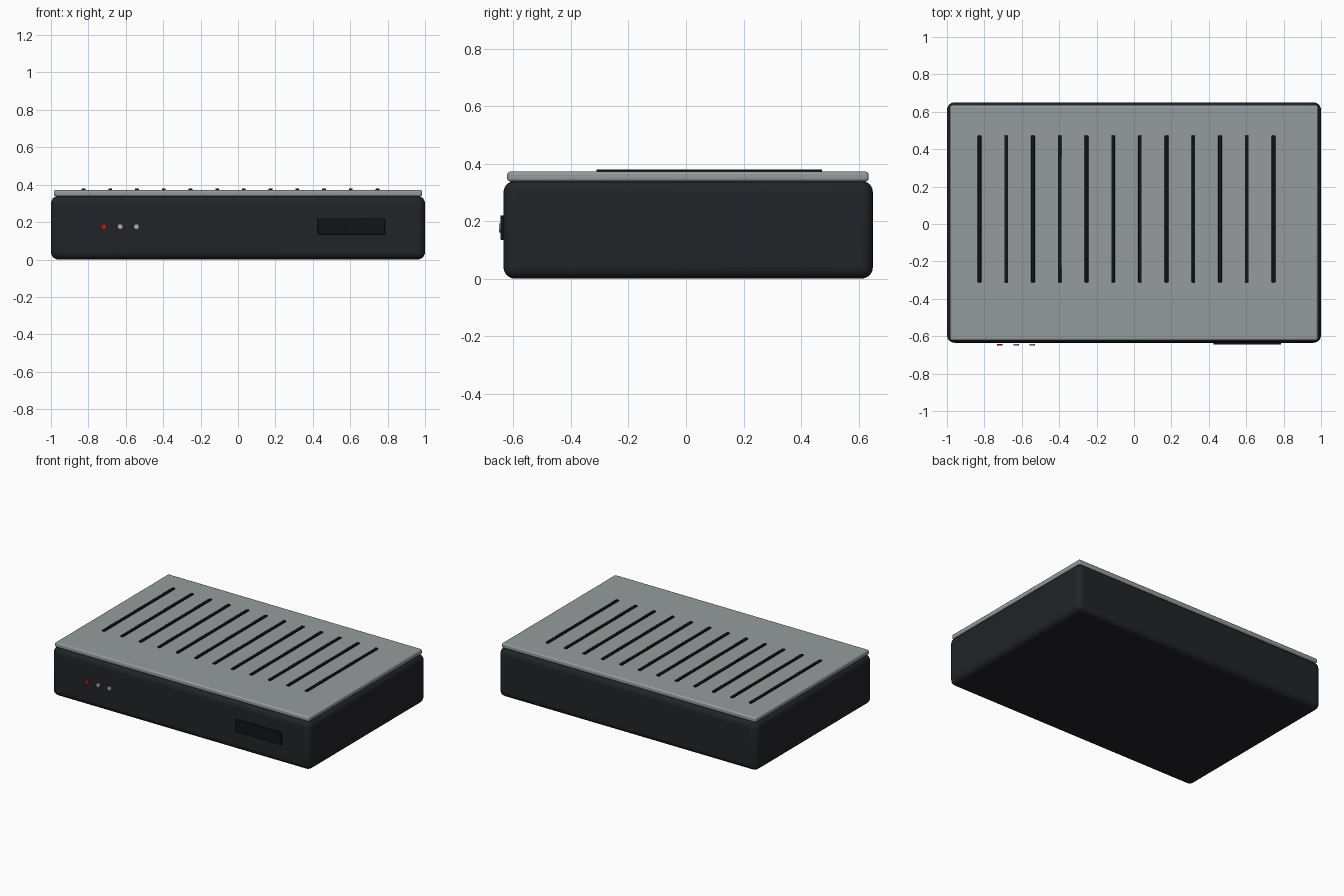
import bpy, math

if "Cube" in bpy.data.objects:
    bpy.data.objects.remove(bpy.data.objects["Cube"])


def mat(name, color):
    m = bpy.data.materials.new(name)
    m.diffuse_color = (*color, 1)
    m.use_nodes = True
    m.node_tree.nodes["Principled BSDF"].inputs["Base Color"].default_value = m.diffuse_color
    return m


black = mat("charcoal", (0.016, 0.017, 0.020))
dark = mat("black_slot", (0.006, 0.007, 0.008))
metal = mat("grey_metal", (0.30, 0.33, 0.34))
red = mat("red_light", (0.5, 0.01, 0.02))
pale = mat("pale_light", (0.4, 0.4, 0.4))


def finish(o, name, material, bevel=0, segments=3):
    o.name = name
    o.data.materials.append(material)
    if bevel:
        b = o.modifiers.new("bevel", 'BEVEL')
        b.width = bevel
        b.segments = segments
    bpy.ops.object.shade_smooth_by_angle(angle=math.radians(40))
    return o


def box(name, x, y, z, material, bevel=0, segments=3):
    """Box from (min, max) ranges."""
    r = (x, y, z)
    bpy.ops.mesh.primitive_cube_add(size=1, location=[(a + b) / 2 for a, b in r])
    o = bpy.context.object
    o.scale = [b - a for a, b in r]
    bpy.ops.object.transform_apply(location=False, rotation=False, scale=True)
    return finish(o, name, material, bevel, segments)


# Rounded case and metal lid
box("case", (-1, 1), (-0.635, 0.65), (0, 0.34), black, 0.04, 5)
box("lid", (-0.984, 0.984), (-0.622, 0.635), (0.338, 0.372), metal, 0.01, 3)

# Row of vent strips on the lid
for i in range(12):
    x = -0.826 + i * 0.1429
    box(f"vent_{i + 1}", (x - 0.01, x + 0.01), (-0.312, 0.473), (0.364, 0.38), dark, 0.003, 2)

# Front port panel
box("front_port", (0.425, 0.785), (-0.645, -0.625), (0.134, 0.22), dark, 0.003, 2)

# Status lights
for i, m in enumerate((red, pale, pale)):
    bpy.ops.mesh.primitive_cylinder_add(vertices=24, radius=0.015, depth=0.009,
                                        location=(-0.717 + i * 0.087, -0.6455, 0.176),
                                        rotation=(math.pi / 2, 0, 0))
    finish(bpy.context.object, f"status_light_{i + 1}", m)
